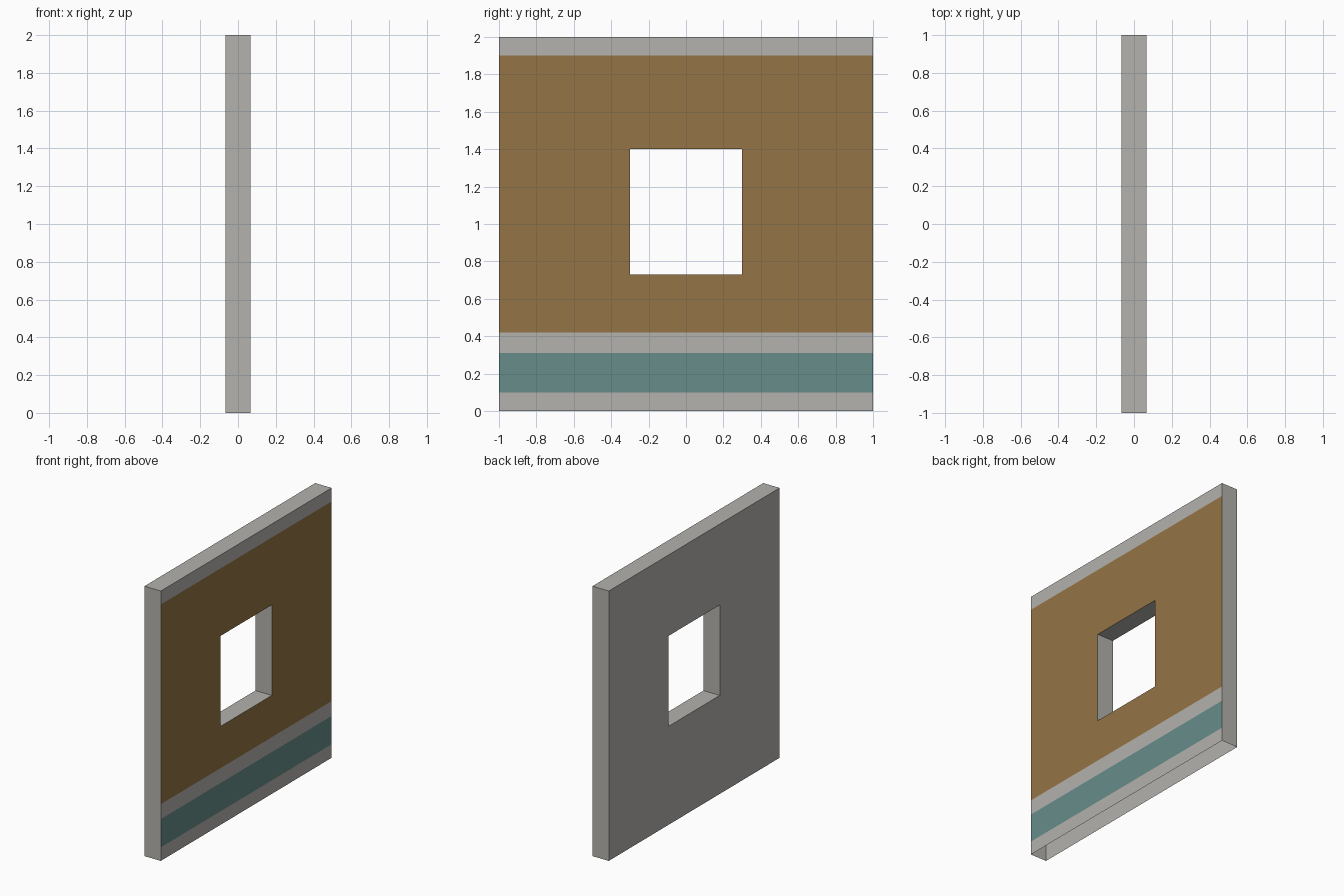
import bpy
import bmesh

if "Cube" in bpy.data.objects:
    bpy.data.objects.remove(bpy.data.objects["Cube"])

HALF_THICK = 0.067
WINDOW_Y = 0.30
WINDOW_Z = (0.73, 1.40)
# Painted bands on the +x face: bottom, top, material slot
BANDS = [(0.10, 0.31, 1), (0.42, 1.90, 2)]


def srgb(r, g, b):
    return [((c / 255 + 0.055) / 1.055) ** 2.4 for c in (r, g, b)] + [1.0]


def make_material(name, rgb):
    mat = bpy.data.materials.new(name)
    mat.diffuse_color = srgb(*rgb)
    mat.use_nodes = True
    mat.node_tree.nodes["Principled BSDF"].inputs["Base Color"].default_value = mat.diffuse_color
    return mat


bm = bmesh.new()

# Wall slab, open at the bottom
bmesh.ops.create_cube(bm, size=2)
for v in bm.verts:
    v.co.x *= HALF_THICK
    v.co.z += 1
bm.faces.ensure_lookup_table()
bottom = [f for f in bm.faces if f.normal.z < -0.9]
bmesh.ops.delete(bm, geom=bottom, context='FACES_ONLY')

# Cut lines for the window and the bands
cuts = [((0, y, 0), (0, 1, 0)) for y in (-WINDOW_Y, WINDOW_Y)]
levels = [z for band in BANDS for z in band[:2]] + list(WINDOW_Z)
cuts += [((0, 0, z), (0, 0, 1)) for z in levels]
for co, no in cuts:
    bmesh.ops.bisect_plane(bm, geom=bm.verts[:] + bm.edges[:] + bm.faces[:],
                           plane_co=co, plane_no=no)

# Window opening with its reveals
bm.normal_update()
panes = []
for f in bm.faces:
    c = f.calc_center_median()
    if abs(f.normal.x) > 0.9 and abs(c.y) < WINDOW_Y and WINDOW_Z[0] < c.z < WINDOW_Z[1]:
        panes.append(f)
rim = [e for f in panes for e in f.edges]
bmesh.ops.delete(bm, geom=panes, context='FACES_ONLY')
bmesh.ops.bridge_loops(bm, edges=rim)
bmesh.ops.recalc_face_normals(bm, faces=bm.faces[:])

# Painted bands on the +x face
bm.normal_update()
for f in bm.faces:
    if f.normal.x > 0.9:
        z = f.calc_center_median().z
        for low, high, slot in BANDS:
            if low < z < high:
                f.material_index = slot

mesh = bpy.data.meshes.new("window_wall")
bm.to_mesh(mesh)
bm.free()
for name, rgb in (("plaster_grey", (180, 178, 174)),
                  ("teal_paint", (103, 141, 138)),
                  ("brown_paint", (149, 117, 70))):
    mesh.materials.append(make_material(name, rgb))
wall = bpy.data.objects.new("window_wall", mesh)
bpy.context.collection.objects.link(wall)
